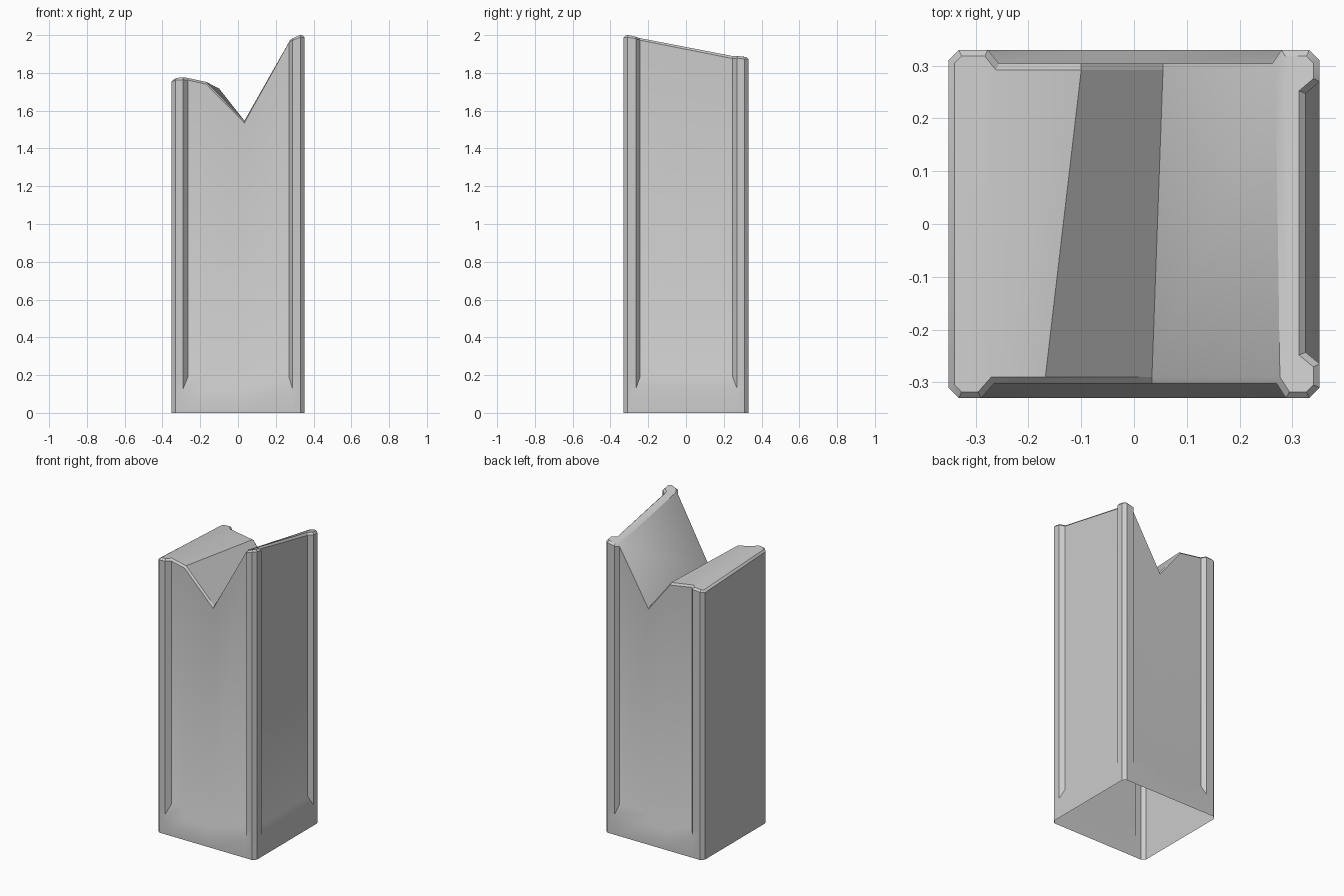
import bpy, bmesh
from mathutils import Vector

if "Cube" in bpy.data.objects:
    bpy.data.objects.remove(bpy.data.objects["Cube"])

BEV = 0.012      # bevel around the broken top
SILL_LO, SILL_HI = 0.13, 0.19

# Plan outline, counter-clockwise: x, y, height of broken top
front = [(-.352, -.31, 1.765), (-.332, -.33, 1.773), (-.29, -.33, 1.776),
         (-.265, -.302, 1.774), (-.168, -.302, 1.752), (.034, -.302, 1.547),
         (.27, -.302, 1.975), (.288, -.33, 1.985), (.332, -.33, 2.0), (.352, -.31, 2.0)]
right = [(.352, -.265, 1.993), (.325, -.243, 1.985), (.325, .247, 1.888), (.352, .27, 1.89)]
back = [(.352, .31, 1.885), (.332, .33, 1.885), (.28, .33, 1.875),
        (.262, .304, 1.868), (.055, .304, 1.52), (-.1, .304, 1.717),
        (-.256, .304, 1.743), (-.277, .33, 1.745), (-.332, .33, 1.742), (-.352, .31, 1.737)]
outline = front + right + back
n = len(outline)
pts = [Vector(p[:2]) for p in outline]
tops = [p[2] for p in outline]

# Plinth outline: recessed points pushed out flush with the plain block
plinth = [p.copy() for p in pts]
for i, src in ((3, 2), (6, 7), (11, 10), (12, 13), (17, 16), (20, 21)):
    plinth[i] = pts[src].copy()
for i in (4, 5):
    plinth[i].y = -.33
for i in (18, 19):
    plinth[i].y = .33


def inset(points, d):
    """Mitred inward offset of a counter-clockwise outline."""
    out = []
    for i, p in enumerate(points):
        a = (p - points[i - 1]).normalized()
        b = (points[(i + 1) % n] - p).normalized()
        na, nb = Vector((-a.y, a.x)), Vector((-b.y, b.x))
        out.append(p + (na + nb) * (d / (1 + na.dot(nb))))
    return out


bm = bmesh.new()


def ring(points, heights):
    return [bm.verts.new((p.x, p.y, z)) for p, z in zip(points, heights)]


# Stacked rings: floor, sill bottom, panel bottom, wall top, top rim
rings = [ring(plinth, [0] * n),
         ring(plinth, [SILL_LO] * n),
         ring(pts, [SILL_HI] * n),
         ring(pts, [z - BEV for z in tops]),
         ring(inset(pts, BEV), tops)]
for lo, hi in zip(rings, rings[1:]):
    for i in range(n):
        j = (i + 1) % n
        bm.faces.new((lo[i], lo[j], hi[j], hi[i]))

# Broken top: left ledge, notch slopes, right ledge (underside stays open)
rim = rings[-1]
for idx in ([0, 1, 2, 3, 20, 21, 22, 23], [3, 4, 19, 20], [4, 5, 18, 19],
            [5, 6, 17, 18], list(range(6, 18))):
    bm.faces.new([rim[i] for i in idx])

bmesh.ops.remove_doubles(bm, verts=bm.verts, dist=1e-5)
mesh = bpy.data.meshes.new("broken_pillar")
bm.to_mesh(mesh)
bm.free()

pillar = bpy.data.objects.new("broken_pillar", mesh)
bpy.context.collection.objects.link(pillar)
bpy.context.view_layer.objects.active = pillar
pillar.select_set(True)
bpy.ops.object.shade_smooth_by_angle(angle=0.53)
